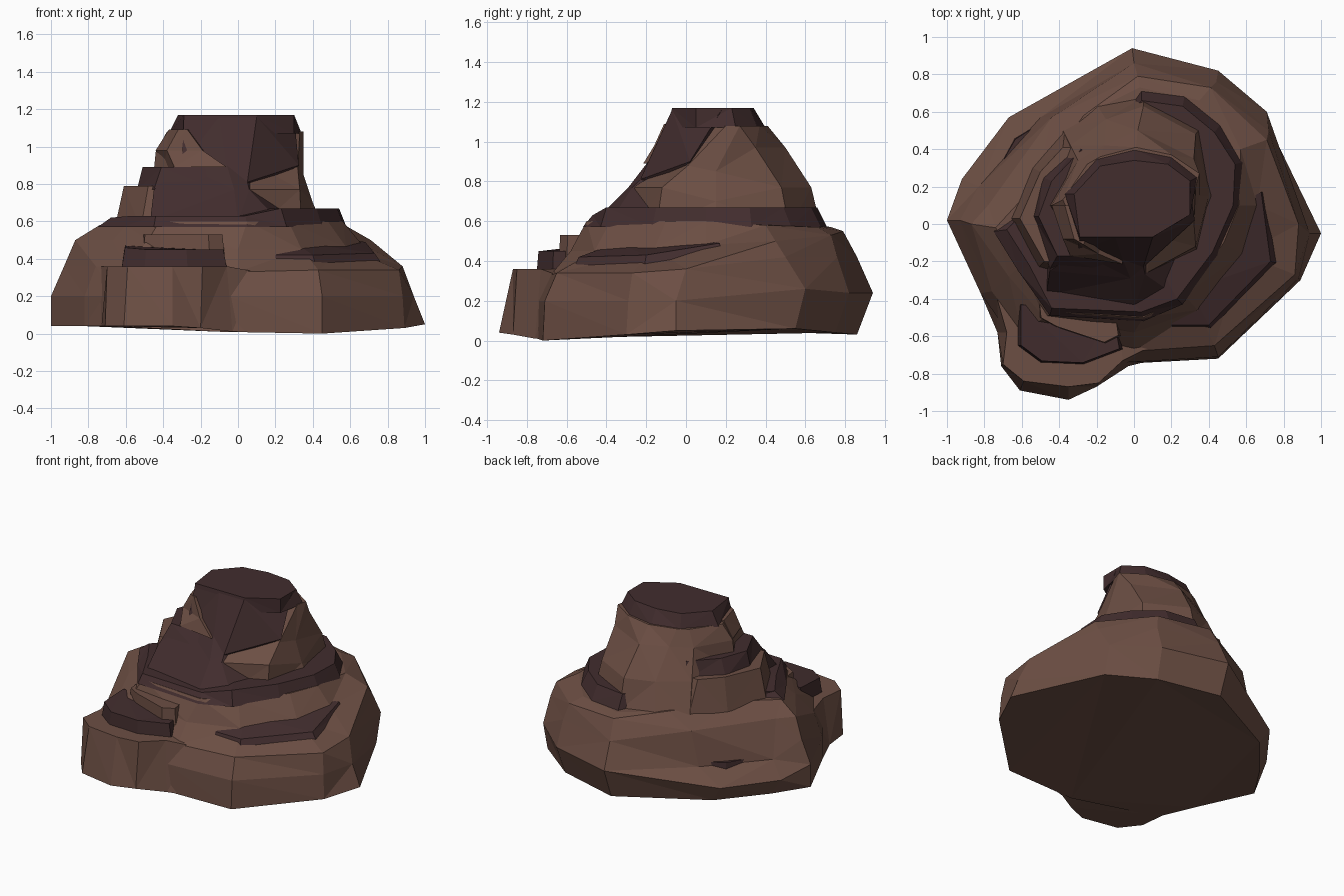
import bpy, bmesh


def material(name, rgb):
    m = bpy.data.materials.new(name)
    m.diffuse_color = (*rgb, 1)
    return m


BROWN = material("brown rock", (0.15, 0.077, 0.057))
DARK = material("dark maroon rock", (0.054, 0.026, 0.027))


def loft(name, mat, *rings):
    """Faceted rock: each ring is (z, points); a point may carry its own z."""
    bm = bmesh.new()
    loops = []
    for z, pts in rings:
        loops.append([bm.verts.new((p[0], p[1], p[2] if len(p) > 2 else z)) for p in pts])
    n = len(loops[0])
    for lo, hi in zip(loops, loops[1:]):
        for i in range(n):
            j = (i + 1) % n
            bm.faces.new((lo[i], lo[j], hi[j], hi[i]))
    bm.faces.new(loops[0][::-1])
    bm.faces.new(loops[-1])
    bmesh.ops.triangulate(bm, faces=bm.faces[:])
    bmesh.ops.recalc_face_normals(bm, faces=bm.faces[:])
    me = bpy.data.meshes.new(name)
    bm.to_mesh(me)
    bm.free()
    me.materials.append(mat)
    ob = bpy.data.objects.new(name, me)
    bpy.context.collection.objects.link(ob)
    return ob


def slab(name, mat, pts, height, inset=0.94):
    """Thin tilted plate following the z of its points, slightly tapered."""
    cx = sum(p[0] for p in pts) / len(pts)
    cy = sum(p[1] for p in pts) / len(pts)
    top = [(cx + (x - cx) * inset, cy + (y - cy) * inset, z + height) for x, y, z in pts]
    return loft(name, mat, (0, pts), (0, top))


# Broad foot of the mound
rim = [(-.93, .02, .36), (-.76, -.36, .36), (-.6, -.58, .36), (0, -.68, .33),
       (.43, -.65, .34), (.86, -.27, .34), (.88, 0, .36), (.72, .5, .42),
       (.44, .76, .42), (0, .86, .42), (-.5, .57, .26), (-.83, .2, .26)]
loft("base_foot", BROWN,
     (.04, [(-1, .02), (-.82, -.37), (-.68, -.62), (-.1, -.75, .01), (.45, -.72, 0),
            (.89, -.3, .03), (1, -.05, .05), (.71, .55, .06), (.43, .75), (-.01, .86, .03),
            (-.6, .55), (-.85, .25)]),
     (.2, [(-1, .02), (-.82, -.37), (-.66, -.6), (-.05, -.74), (.45, -.71),
           (.88, -.29), (.94, -.05), (.71, .6, .26), (.45, .82, .24), (-.01, .94, .24),
           (-.67, .57, .15), (-.92, .24, .15)]),
     (.36, rim))

# Shoulder above the foot
loft("base_shoulder", BROWN, (.36, rim),
     (.5, [(-.87, 0), (-.67, -.28), (-.48, -.5), (0, -.58, .45), (.34, -.46, .45),
           (.58, -.16, .46), (.66, .1, .48), (.71, .45, .5), (.41, .73, .53),
           (.02, .79, .55), (-.44, .57), (-.78, .1)]),
     (.6, [(-.74, -.02, .58), (-.6, -.22, .58), (-.42, -.47), (.05, -.5), (.27, -.38),
           (.48, -.1), (.56, .1), (.57, .4, .58), (.35, .66, .57), (.03, .73, .57),
           (-.27, .58), (-.52, .22)]))

# Front left lobe with its ledge and the block behind
loft("front_lobe", BROWN,
     (.04, [(-.82, -.37), (-.73, -.58), (-.71, -.76), (-.61, -.89), (-.35, -.94),
            (-.2, -.87, .03), (-.03, -.76, .01), (.13, -.72, .01), (-.1, -.4), (-.5, -.3)]),
     (.36, [(-.74, -.37), (-.68, -.58), (-.7, -.75), (-.59, -.84), (-.35, -.87),
            (-.19, -.85), (-.06, -.73), (.1, -.65, .33), (-.1, -.4), (-.5, -.3)]))
slab("lobe_ledge", DARK, [(-.62, -.42, .37), (-.62, -.65, .36), (-.5, -.74, .35),
                          (-.27, -.75, .35), (-.06, -.67, .35), (-.1, -.45, .35)], .1)
slab("lobe_block", BROWN, [(-.52, -.4, .4), (-.51, -.5, .4), (-.42, -.55, .4),
                           (-.15, -.64, .4), (-.07, -.6, .4), (-.1, -.4, .4)], .13)

# Tilted ledge on the right, low ledge at the back left
loft("right_ledge", DARK,
     (.35, [(.2, -.57), (.42, -.57), (.77, -.21, .37), (.71, .18, .43),
            (.55, .1), (.35, -.3)]),
     (.45, [(.2, -.54, .42), (.4, -.54, .42), (.73, -.2, .43), (.68, .17, .49),
            (.54, .1, .51), (.3, -.35, .49)]))
slab("back_left_ledge", DARK, [(-.8, .18, .19), (-.64, .46, .19), (-.42, .6, .2),
                               (-.3, .4, .19), (-.6, .1, .19)], .09)

# Dark band around the middle
loft("lower_ledge", DARK,
     (.57, [(-.75, -.04), (-.62, -.25), (-.45, -.49), (.05, -.52), (.26, -.43), (.45, -.17),
            (.57, .1), (.58, .33), (.46, .53), (.27, .68), (.04, .71), (-.2, .4), (-.5, .15)]),
     (.67, [(-.68, -.03, .62), (-.56, -.22, .63), (-.44, -.45, .63), (.04, -.47, .63),
            (.23, -.4), (.42, -.15), (.53, .1), (.54, .32), (.43, .49), (.26, .63),
            (.04, .66), (-.2, .4), (-.5, .15, .62)]))

# Left step and the dark ledge lying on it
loft("left_step", BROWN,
     (.56, [(-.66, .03), (-.52, -.24), (-.3, -.3), (-.15, .5), (-.37, .5), (-.54, .3)]),
     (.79, [(-.61, .03), (-.48, -.2), (-.3, -.2), (-.2, .4), (-.38, .41), (-.5, .28)]))
loft("upper_ledge", DARK,
     (.77, [(-.54, .04), (-.45, -.24), (-.1, -.27), (-.1, .2), (-.3, .42), (-.49, .25)]),
     (.89, [(-.51, .04), (-.41, -.17), (-.1, -.18), (-.1, .2), (-.28, .4), (-.44, .23)]))

# Brown tower flanks and back buttress
loft("tower", BROWN,
     (.56, [(-.5, .1), (-.38, .5), (-.2, .64), (.05, .68), (.36, .52), (.46, .15),
            (.34, -.15), (.1, -.26), (-.2, 0)]),
     (.77, [(-.46, .1), (-.34, .42), (-.15, .56), (.05, .63), (.33, .48), (.4, .15, .7),
            (.33, -.12), (.07, -.26), (-.2, 0)]),
     (.97, [(-.44, .1), (-.3, .34), (-.16, .42), (.02, .5), (.32, .35), (.35, .15, .85),
            (.32, .01, .88), (.1, -.06, .9), (-.32, -.1, .92)]),
     (1.08, [(-.38, .13), (-.25, .32), (-.18, .36), (.01, .41), (.2, .37), (.35, .27),
             (.33, .2), (.1, 0), (-.3, -.06)]))
loft("left_flank", BROWN,
     (.89, [(-.4, .1), (-.34, -.17), (-.06, -.215), (-.1, .1)]),
     (.98, [(-.44, .1), (-.38, -.08), (-.19, -.16), (-.15, .1)]),
     (1.09, [(-.37, .1), (-.32, -.08), (-.27, -.11), (-.2, .1)]))

# Dark front slope rising into the tower face
loft("front_slope", DARK,
     (.6, [(-.47, -.38), (0, -.46), (.22, -.38), (.34, -.1), (0, .2), (-.45, .1)]),
     (.77, [(-.45, -.25), (-.02, -.29), (.06, -.27), (.2, 0), (0, .2), (-.45, .1)]),
     (.9, [(-.3, -.15), (-.06, -.19), (.05, -.23, .81), (.325, .02), (0, .2), (-.3, .1)]),
     (1.16, [(-.29, -.07), (-.1, -.07), (.1, -.07), (.3, .18), (0, .25), (-.2, .1)]))

# Dark cap on the summit
loft("summit_cap", DARK,
     (1.07, [(-.29, -.09), (.08, -.09), (.3, .05), (.34, .25), (.2, .36), (0, .4),
             (-.2, .35), (-.37, .16)]),
     (1.17, [(-.29, -.07), (.1, -.07), (.3, .05), (.3, .23), (.18, .32), (0, .34),
             (-.18, .31), (-.32, .16)]))
